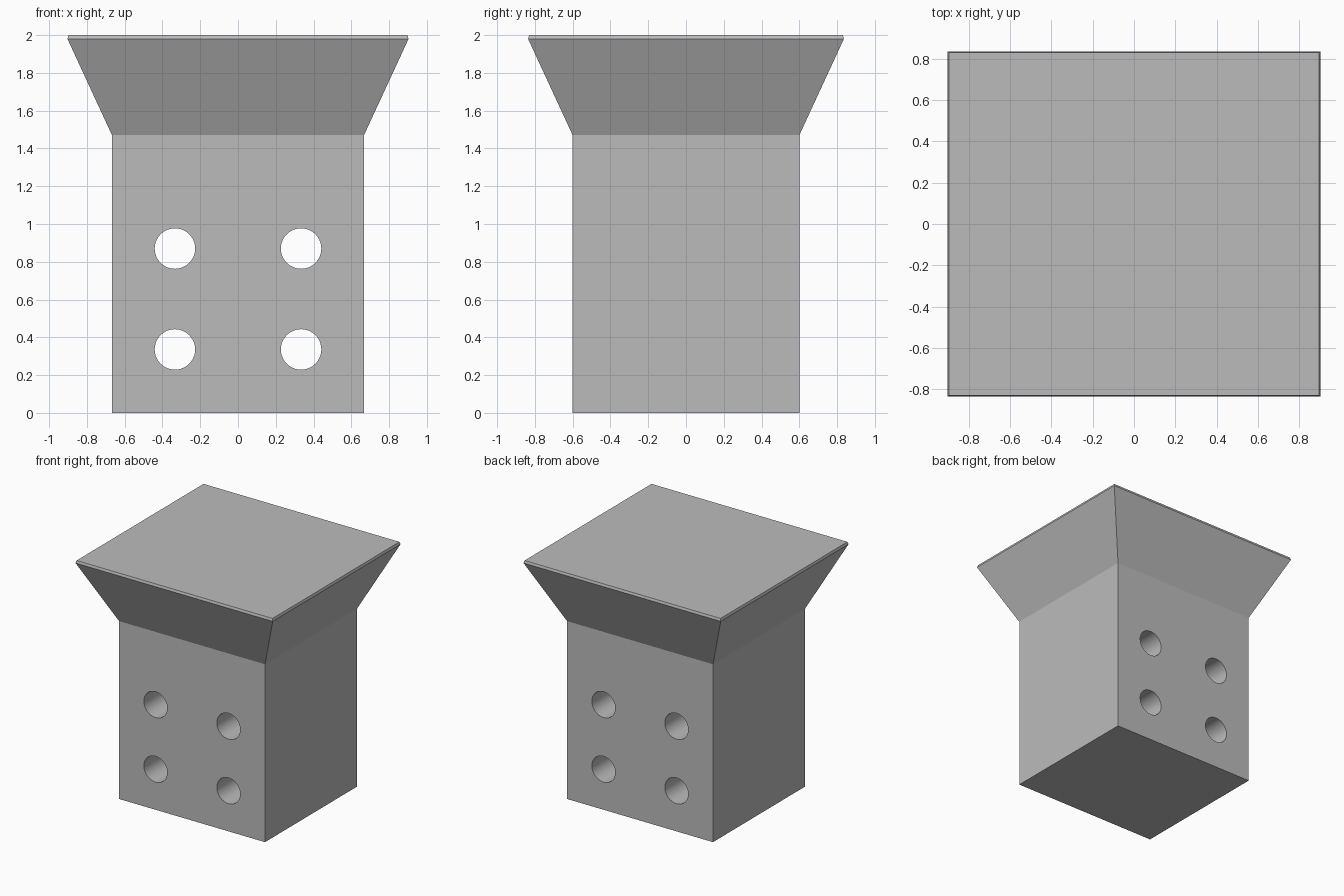
import bpy
import bmesh
from math import pi, radians
from mathutils import Matrix

cube = bpy.data.objects.get("Cube")
if cube:
    bpy.data.objects.remove(cube, do_unlink=True)

# Single grey finish
grey = bpy.data.materials.new("plain grey")
grey.use_nodes = True
colour = (0.50, 0.50, 0.50, 1)
grey.diffuse_color = colour
grey.node_tree.nodes["Principled BSDF"].inputs["Base Color"].default_value = colour


def add_object(name, bm):
    bmesh.ops.recalc_face_normals(bm, faces=bm.faces)
    mesh = bpy.data.meshes.new(name)
    bm.to_mesh(mesh)
    bm.free()
    mesh.materials.append(grey)
    obj = bpy.data.objects.new(name, mesh)
    bpy.context.collection.objects.link(obj)
    return obj


# Post with flared cap: rectangular sections as (half width, half depth, height)
SECTIONS = [(0.668, 0.601, 0), (0.668, 0.601, 1.472),
            (0.903, 0.836, 1.98), (0.897, 0.83, 2.0)]
bm = bmesh.new()
rings = [[bm.verts.new((sx * w, sy * d, z))
          for sx, sy in ((-1, -1), (1, -1), (1, 1), (-1, 1))]
         for w, d, z in SECTIONS]
for low, high in zip(rings, rings[1:]):
    for i in range(4):
        j = (i + 1) % 4
        bm.faces.new((low[i], low[j], high[j], high[i]))
bm.faces.new(rings[0])
bm.faces.new(rings[-1])
post = add_object("flared_post", bm)

# Four round holes running front to back
bm = bmesh.new()
for x in (-0.334, 0.334):
    for z in (0.336, 0.87):
        place = Matrix.Translation((x, 0, z)) @ Matrix.Rotation(pi / 2, 4, "X")
        bmesh.ops.create_cone(bm, cap_ends=True, segments=64, radius1=0.107,
                              radius2=0.107, depth=1.6, matrix=place)
cutter = add_object("hole_cutter", bm)
cutter.hide_render = True

holes = post.modifiers.new("holes", "BOOLEAN")
holes.operation = "DIFFERENCE"
holes.solver = "EXACT"
holes.object = cutter

# Apply the cut, drop the helper and smooth only the hole walls
bpy.ops.object.select_all(action="DESELECT")
bpy.context.view_layer.objects.active = post
post.select_set(True)
bpy.ops.object.modifier_apply(modifier=holes.name)
bpy.data.objects.remove(cutter, do_unlink=True)
bpy.ops.object.shade_smooth_by_angle(angle=radians(15))
